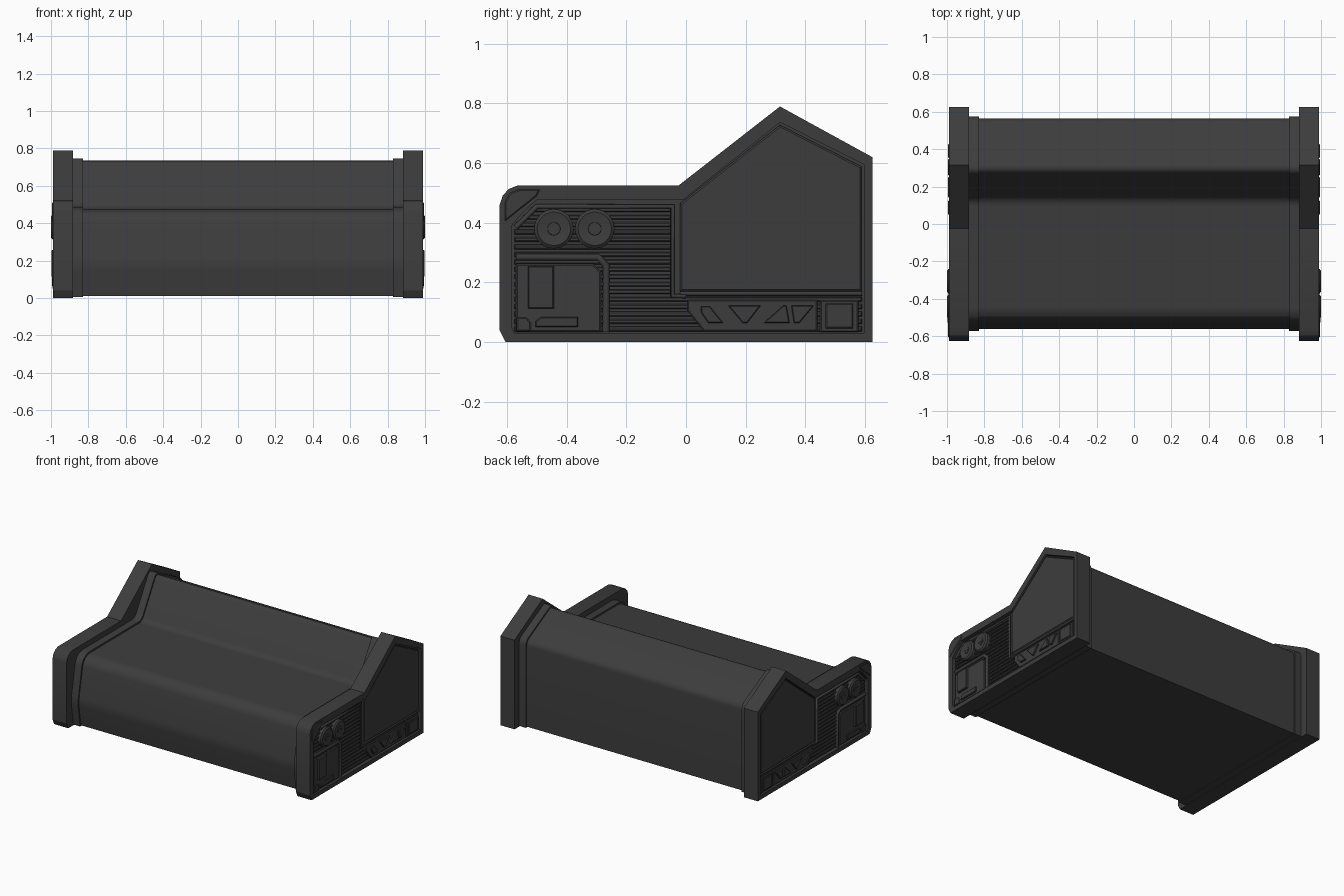
import bpy, bmesh, math

if "Cube" in bpy.data.objects:
    bpy.data.objects.remove(bpy.data.objects["Cube"])

mat = bpy.data.materials.new("charcoal")
mat.use_nodes = True
mat.diffuse_color = (0.046, 0.046, 0.046, 1)
mat.node_tree.nodes["Principled BSDF"].inputs["Base Color"].default_value = mat.diffuse_color


def finish(name, bm, mirror=True, smooth=30):
    bmesh.ops.recalc_face_normals(bm, faces=bm.faces)
    me = bpy.data.meshes.new(name)
    bm.to_mesh(me)
    bm.free()
    me.materials.append(mat)
    ob = bpy.data.objects.new(name, me)
    bpy.context.collection.objects.link(ob)
    if mirror:
        ob.modifiers.new("Mirror", 'MIRROR').use_mirror_merge = False
    bpy.ops.object.select_all(action='DESELECT')
    ob.select_set(True)
    bpy.context.view_layer.objects.active = ob
    bpy.ops.object.shade_smooth_by_angle(angle=math.radians(smooth))
    return ob


def add_prism(bm, pts, x0, x1, edge=0.0):
    """Extrude a (y, z) outline along x; edge gives the outer face a chamfer."""
    a = [bm.verts.new((x0, y, z)) for y, z in pts]
    b = [bm.verts.new((x1 - edge, y, z)) for y, z in pts]
    n = len(pts)
    for i in range(n):
        j = (i + 1) % n
        bm.faces.new((a[i], a[j], b[j], b[i]))
    bm.faces.new(a[::-1])
    top = bm.faces.new(b)
    if edge:
        top.normal_update()
        bmesh.ops.inset_region(bm, faces=[top], thickness=edge, use_even_offset=True)
        for v in top.verts:
            v.co.x = x1


def plates(name, outlines, x0, x1, edge=0.0):
    bm = bmesh.new()
    for pts in outlines:
        add_prism(bm, pts, x0, x1, edge)
    return finish(name, bm)


def rect(y0, z0, y1, z1):
    return [(y0, z0), (y1, z0), (y1, z1), (y0, z1)]


def shell(name, pts, x0, x1, radius):
    """Long smooth body with its lengthwise corners rounded."""
    bm = bmesh.new()
    add_prism(bm, pts, x0, x1)
    long_edges = [e for e in bm.edges
                  if abs(e.verts[0].co.x - e.verts[1].co.x) > 0.01 and e.verts[0].co.z > 0.1]
    bmesh.ops.bevel(bm, geom=long_edges, offset=radius, segments=4, profile=0.5, affect='EDGES')
    return finish(name, bm, mirror=x0 > 0, smooth=35)


def bead(name, pts, x, radius):
    """Thin raised bead along an open (y, z) path."""
    cu = bpy.data.curves.new(name, 'CURVE')
    cu.dimensions = '3D'
    cu.bevel_depth = radius
    cu.bevel_resolution = 2
    cu.use_fill_caps = True
    sp = cu.splines.new('POLY')
    sp.points.add(len(pts) - 1)
    for p, (y, z) in zip(sp.points, pts):
        p.co = (x, y, z, 1)
    cu.materials.append(mat)
    ob = bpy.data.objects.new(name, cu)
    bpy.context.collection.objects.link(ob)
    ob.modifiers.new("Mirror", 'MIRROR').use_mirror_merge = False


# Main body and the slightly larger collars at its ends
body = [(-.54, .01), (-.565, .18), (-.515, .44), (-.47, .475), (.13, .475),
        (.29, .745), (.565, .6), (.565, .01)]
collar = [(-.55, .005), (-.575, .18), (-.525, .45), (-.475, .487), (.125, .487),
          (.285, .758), (.575, .608), (.575, .005)]
shell("main_body", body, -.84, .84, .03)
shell("end_collar", collar, .83, .89, .03)

# End caps: outer wall, rim and recessed floor
outer = [(-.625, .04), (-.605, 0), (.625, 0), (.625, .62), (.315, .79), (-.025, .525),
         (-.565, .525), (-.595, .513), (-.615, .49), (-.625, .46)]
inner = [(-.585, .05), (-.575, .03), (.597, .03), (.597, .595), (.315, .737), (-.01, .477),
         (-.5, .477), (-.53, .45), (-.56, .42), (-.585, .39)]
FLOOR, RIM = .965, .99
bm = bmesh.new()
loops = [[bm.verts.new((x, y, z)) for y, z in pts]
         for pts, x in ((outer, .882), (outer, RIM), (inner, RIM), (inner, FLOOR))]
for la, lb in zip(loops, loops[1:]):
    for i in range(len(la)):
        j = (i + 1) % len(la)
        bm.faces.new((la[i], la[j], lb[j], lb[i]))
bm.faces.new(loops[0])
bm.faces.new(loops[-1])
finish("end_cap", bm, smooth=25)

plates("corner_plate", [[(-.607, .405), (-.607, .47), (-.59, .5), (-.56, .512),
                         (-.49, .512), (-.5, .49)]], .98, .994, .004)

# Large smooth side panel
plates("side_panel", [[(-.02, .17), (-.02, .465), (.315, .728), (.589, .588), (.589, .17)]],
       .96, .984, .006)
bead("panel_sill", [(-.02, .163), (.59, .163)], .975, .008)

# Horizontal ribs over the recessed floor
ribs = []
for i in range(17):
    z = .036 + i * .025
    left = -.575 if z < .38 else -.575 + (z - .38)
    ribs.append(rect(left, z, .59 if z < .14 else -.05, z + .016))
plates("ribs", ribs, .96, .976, .004)
bead("rib_border", [(-.57, .385), (-.5, .455), (-.045, .455), (-.045, .155), (.0, .155)], .975, .009)

# Two round dials with slotted hubs
for name, y in (("front_dial", -.443), ("rear_dial", -.306)):
    bm = bmesh.new()
    rings = []
    for x, r in ((.96, .066), (.992, .066), (1.0, .056), (.994, .024), (.994, .022), (.998, .021)):
        rings.append([bm.verts.new((x, y + r * math.cos(t * math.tau / 32),
                                    .38 + r * math.sin(t * math.tau / 32))) for t in range(32)])
    for la, lb in zip(rings, rings[1:]):
        for i in range(32):
            j = (i + 1) % 32
            bm.faces.new((la[i], la[j], lb[j], lb[i]))
    bm.faces.new(rings[0])
    bm.faces.new(rings[-1])
    add_prism(bm, rect(y - .02, .376, y + .02, .384), .99, 1.0)
    finish(name, bm)

# Lower front hatch with its raised border and fittings
plates("hatch", [[(-.57, .034), (-.285, .034), (-.285, .235), (-.31, .262), (-.57, .262)]],
       .96, .982, .005)
bead("hatch_border", [(-.57, .285), (-.295, .285), (-.268, .258), (-.268, .034)], .974, .012)
plates("hatch_cover", [rect(-.53, .112, -.443, .256)], .975, .997, .004)
plates("hatch_handle", [[(-.505, .05), (-.362, .05), (-.362, .085), (-.485, .085), (-.505, .07)]],
       .975, .992, .004)
plates("hatch_latch", [[(-.568, .036), (-.52, .036), (-.52, .065), (-.535, .083), (-.568, .083)]],
       .975, .99, .004)

# Lower rear strip with slanted blocks and a square box
plates("truss_strip", [[(.005, .142), (.005, .105), (.06, .036), (.44, .036), (.44, .142)]],
       .96, .984, .004)
plates("truss_blocks", [
    [(.05, .12), (.08, .12), (.125, .064), (.075, .064), (.05, .1)],
    [(.142, .122), (.25, .122), (.205, .064), (.19, .064)],
    [(.325, .122), (.337, .122), (.347, .064), (.26, .064)],
    [(.353, .122), (.428, .122), (.38, .064), (.362, .064)]], .975, .995, .003)
plates("rear_box", [rect(.45, .034, .578, .14)], .96, .985, .004)
plates("rear_box_cover", [rect(.468, .046, .56, .13)], .975, .99, .004)
